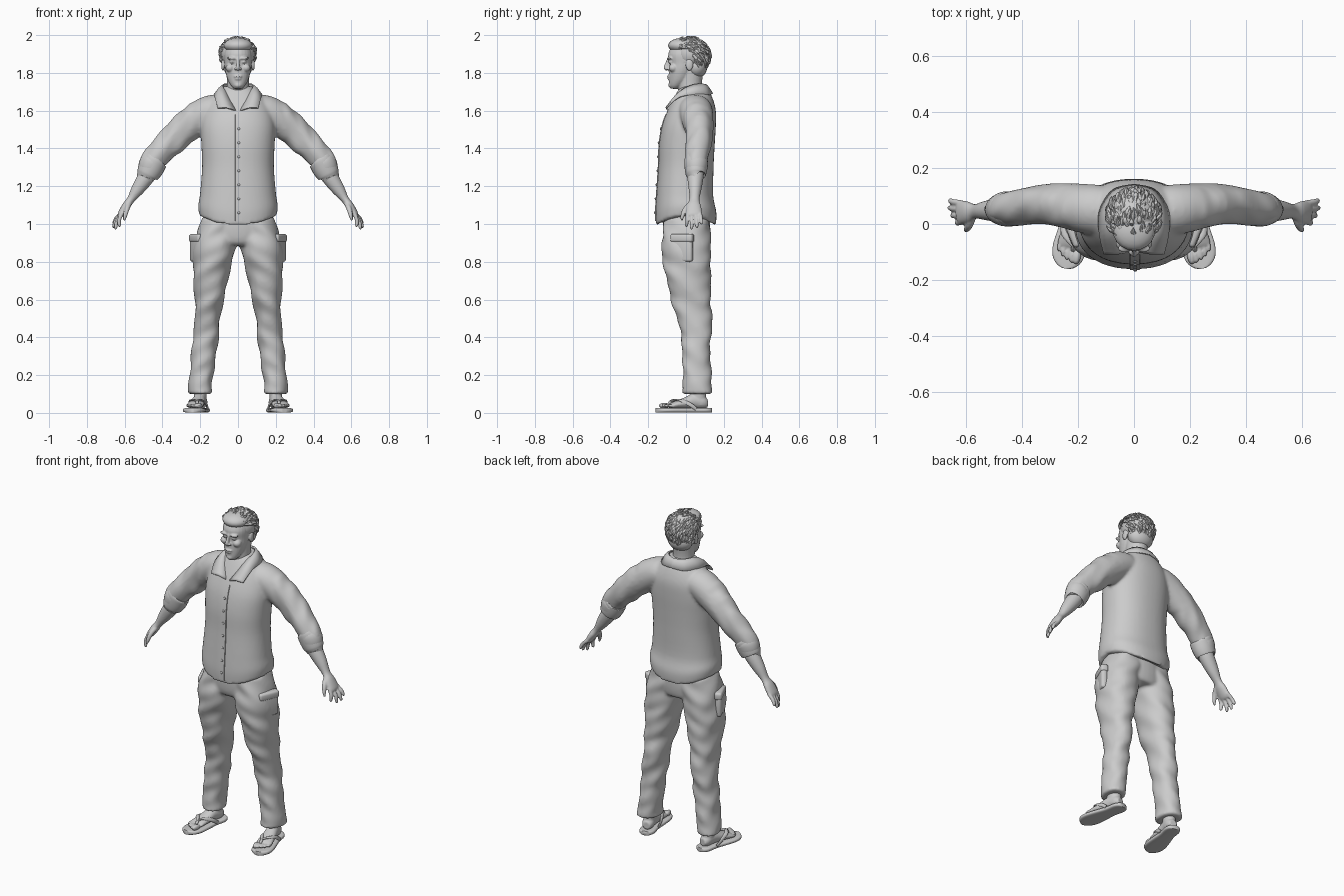
import bpy, bmesh, math, random
from mathutils import Vector, Matrix

random.seed(4)
cube = bpy.data.objects.get("Cube")
if cube:
    bpy.data.objects.remove(cube)

grey = bpy.data.materials.new("plain_grey")
grey.use_nodes = True
grey.diffuse_color = (0.6, 0.6, 0.6, 1)
grey.node_tree.nodes["Principled BSDF"].inputs["Base Color"].default_value = grey.diffuse_color
X, Y, Z = Vector((1, 0, 0)), Vector((0, 1, 0)), Vector((0, 0, 1))


def dense(rows, steps):
    """Smooth spline through rows of numbers."""
    out = []
    for i in range(len(rows) - 1):
        p, q, r, s = (rows[max(0, min(len(rows) - 1, i + k))] for k in (-1, 0, 1, 2))
        for j in range(steps):
            t = j / steps
            out.append([b + t * (c - a) / 2 + t * t * (a - 2.5 * b + 2 * c - d / 2)
                        + t ** 3 * (1.5 * (b - c) + (d - a) / 2)
                        for a, b, c, d in zip(p, q, r, s)])
    return out + [list(rows[-1])]


def loft(bm, rows, ref=X, axis=None, sides=24, power=2.0, steps=4):
    """Skin closed rings given as x, y, z, radius along ref, other radius."""
    rows = dense(rows, steps)
    mids = [Vector(r[:3]) for r in rows]
    loops = []
    for i, r in enumerate(rows):
        t = axis or (mids[min(i + 1, len(mids) - 1)] - mids[max(i - 1, 0)]).normalized()
        u = (ref - t * ref.dot(t)).normalized()
        v = t.cross(u)
        loop = []
        for k in range(sides):
            c, s = math.cos(k * math.tau / sides), math.sin(k * math.tau / sides)
            c = math.copysign(abs(c) ** (2 / power), c)
            s = math.copysign(abs(s) ** (2 / power), s)
            loop.append(bm.verts.new(mids[i] + u * c * r[3] + v * s * r[4]))
        loops.append(loop)
    for a, b in zip(loops, loops[1:]):
        for k in range(sides):
            n = (k + 1) % sides
            bm.faces.new((a[k], a[n], b[n], b[k]))
    bm.faces.new(loops[0][::-1])
    bm.faces.new(loops[-1])


def column(bm, rows, **options):
    """Loft of level rings given as z, x, y, x radius, y radius."""
    loft(bm, [(x, y, z, a, b) for z, x, y, a, b in rows], axis=Z, **options)


def blob(bm, place, size):
    m = Matrix.Translation(place) @ Matrix.Diagonal((*size, 1))
    bmesh.ops.create_uvsphere(bm, u_segments=20, v_segments=12, radius=1, matrix=m)


def mirror(bm):
    copy = bmesh.ops.duplicate(bm, geom=bm.verts[:] + bm.edges[:] + bm.faces[:])["geom"]
    for v in copy:
        if isinstance(v, bmesh.types.BMVert):
            v.co.x = -v.co.x
    bmesh.ops.reverse_faces(bm, faces=[f for f in copy if isinstance(f, bmesh.types.BMFace)])


def finish(name, bm, voxel=0, relax=0):
    """Make the object; a voxel size fuses its overlapping pieces."""
    me = bpy.data.meshes.new(name)
    bm.to_mesh(me)
    bm.free()
    me.materials.append(grey)
    me.shade_smooth()
    me.set_sharp_from_angle(angle=math.radians(45))
    ob = bpy.data.objects.new(name, me)
    bpy.context.collection.objects.link(ob)
    if voxel:
        fuse = ob.modifiers.new("fuse", "REMESH")
        fuse.mode, fuse.voxel_size, fuse.use_smooth_shade = "VOXEL", voxel, True
        soft = ob.modifiers.new("soften", "SMOOTH")
        soft.factor, soft.iterations = 0.5, relax
    return ob


# Shirt: sleeves and torso fused, with a hem raised at the sides
bm = bmesh.new()
loft(bm, [(.06, .05, 1.59, .08, .07), (.13, .05, 1.6, .09, .085), (.21, .06, 1.56, .085, .088),
          (.3, .07, 1.49, .073, .082), (.36, .068, 1.43, .068, .076), (.41, .06, 1.385, .065, .069),
          (.455, .053, 1.33, .058, .064), (.475, .052, 1.29, .054, .056)], ref=Y)
for v in bm.verts:
    if v.co.x > .24:
        v.co.z += .005 * math.sin(v.co.x * 75 + v.co.y * 30)
        v.co.y += .003 * math.sin(v.co.x * 60 + v.co.z * 40)
mirror(bm)
column(bm, [(.99, 0, 0, .205, .158), (1.06, 0, 0, .211, .161), (1.15, 0, -.006, .202, .15),
            (1.3, 0, 0, .19, .146), (1.42, 0, .005, .194, .147), (1.52, 0, .016, .197, .142),
            (1.6, 0, .03, .18, .128), (1.66, 0, .037, .145, .106), (1.71, 0, .04, .098, .08),
            (1.73, 0, .042, .07, .062)], sides=48, power=2.25)
for v in bm.verts:
    if v.co.z < 1.15:
        v.co.z += .05 * (v.co.x / .2) ** 2 * (1.15 - v.co.z) / .15
shirt = finish("shirt", bm, .009, 5)

# Rolled cuffs
bm = bmesh.new()
for end in (0, .012):
    loft(bm, [(.434 + end, .055, 1.345 - end, .06, .062), (.442 + end, .054, 1.333 - end, .063, .068),
              (.462, .053, 1.293, .06, .067), (.478 - end, .052, 1.262 + end, .054, .06),
              (.48 - end, .052, 1.258 + end, .048, .054)], ref=Y)
mirror(bm)
finish("sleeve_cuffs", bm)

# Button strip and buttons laid on the shirt front
bpy.context.view_layer.update()
graph = bpy.context.evaluated_depsgraph_get()


def on_front(x, z):
    return shirt.ray_cast(Vector((x, -1, z)), Y, depsgraph=graph)[1]


bm = bmesh.new()
rows = []
for i in range(25):
    z = 1.015 + i * .0235
    rows.append([bm.verts.new(on_front(x, z) - Y * lift)
                 for x, lift in ((-.016, -.002), (-.014, .004), (.02, .004), (.022, -.002))])
for a, b in zip(rows, rows[1:]):
    for k in range(3):
        bm.faces.new((a[k], a[k + 1], b[k + 1], b[k]))
finish("button_strip", bm)
bm = bmesh.new()
for i in range(7):
    blob(bm, on_front(.004, 1.06 + i * .074) - Y * .005, (.007, .004, .007))
finish("buttons", bm)

# Folded collar: inner edge hugs the neck, outer edge ends in points
bm = bmesh.new()
inner = dense([(0, .108, 1.735), (.052, .09, 1.74), (.078, .035, 1.735), (.066, -.03, 1.7),
               (.012, -.098, 1.6)], 5)
outer = dense([(0, .14, 1.69), (.075, .12, 1.685), (.122, .045, 1.685), (.122, -.04, 1.67),
               (.108, -.106, 1.615)], 5)
rows = []
for a, b in zip(inner, outer):
    a, b = Vector(a), Vector(b)
    rows.append([bm.verts.new(p) for p in (a, (a + b) / 2 + Z * .008 - Y * .004, b)])
for a, b in zip(rows, rows[1:]):
    for k in range(2):
        bm.faces.new((a[k], a[k + 1], b[k + 1], b[k]))
mirror(bm)
bmesh.ops.remove_doubles(bm, verts=bm.verts[:], dist=.0005)
bmesh.ops.recalc_face_normals(bm, faces=bm.faces[:])
thick = finish("collar", bm).modifiers.new("thickness", "SOLIDIFY")
thick.thickness, thick.offset = .008, 0

# Trousers: baggy legs with folds, fused to the hips
bm = bmesh.new()
column(bm, [(1.03, .09, .005, .1, .118), (.95, .11, .003, .106, .126), (.87, .124, 0, .11, .131),
            (.75, .14, .01, .097, .122), (.6, .152, .026, .077, .105), (.5, .161, .046, .066, .094),
            (.38, .173, .054, .068, .076), (.25, .188, .056, .064, .075), (.16, .198, .06, .062, .076),
            (.1, .201, .06, .064, .08)], sides=36, power=2.2, steps=8)
for v in bm.verts:
    fold = math.sin(v.co.z * 48 + v.co.x * 35) * math.sin(v.co.z * 17 + 1)
    v.co.y += .006 * fold
    v.co.x += .004 * math.sin(v.co.z * 40 + v.co.y * 30)
mirror(bm)
column(bm, [(1.1, 0, 0, .17, .12), (.98, 0, .003, .196, .126), (.91, 0, .005, .19, .118),
            (.885, 0, .01, .15, .1)], sides=36)
finish("trousers", bm, .009, 5)

# Cargo pockets with flaps
bm = bmesh.new()
for z, y, size in ((.87, -.02, (.036, .12, .14)), (.925, -.02, (.044, .128, .045))):
    m = Matrix.Translation((.218, y, z)) @ Matrix.Rotation(-.4, 4, "Z") @ Matrix.Diagonal((*size, 1))
    bmesh.ops.create_cube(bm, size=1, matrix=m)
bmesh.ops.bevel(bm, geom=bm.edges[:], offset=.013, segments=3, profile=.5, affect="EDGES")
mirror(bm)
finish("cargo_pockets", bm)

# Forearms and hands
bm = bmesh.new()
loft(bm, [(.43, .053, 1.33, .045, .045), (.485, .05, 1.25, .043, .044), (.53, .048, 1.185, .034, .035),
          (.567, .045, 1.13, .026, .021), (.592, .042, 1.095, .038, .022), (.618, .042, 1.055, .042, .018),
          (.628, .042, 1.04, .036, .012)], ref=Y)
for y, tip in ((.008, (.63, .002, .985)), (.031, (.652, .03, .972)), (.053, (.663, .058, .98)),
               (.074, (.662, .084, 1.0))):
    base, tip = Vector((.612, y, 1.06)), Vector(tip)
    bend = base.lerp(tip, .5) + X * .008
    loft(bm, [(*base, .011, .011), (*bend, .0105, .0105), (*base.lerp(tip, .9), .009, .009),
              (*tip, .004, .004)], ref=Y, sides=12)
loft(bm, [(.575, .03, 1.11, .014, .014), (.588, -.002, 1.08, .014, .014), (.597, -.018, 1.045, .011, .011),
          (.603, -.023, 1.018, .005, .005)], ref=Y, sides=12)
mirror(bm)
finish("forearms_and_hands", bm, .0045, 3)

# Head, face and neck
bm = bmesh.new()
for x in (-1, 1):
    blob(bm, (x * .032, -.087, 1.877), (.027, .014, .008))
    blob(bm, (x * .031, -.08, 1.858), (.014, .015, .009))
    blob(bm, (x * .042, -.067, 1.826), (.024, .025, .022))
    blob(bm, (x * .012, -.1, 1.822), (.009, .009, .007))
    blob(bm, (x * .08, .018, 1.842), (.009, .02, .032))
blob(bm, (0, .02, 1.885), (.08, .098, .095))
column(bm, [(1.716, 0, -.06, .02, .02), (1.732, 0, -.052, .037, .037), (1.765, 0, -.035, .055, .056),
            (1.81, 0, -.022, .068, .069), (1.85, 0, -.015, .072, .073), (1.9, 0, -.012, .074, .082),
            (1.95, 0, 0, .06, .07)])
loft(bm, [(0, -.088, 1.88, .009, .01), (0, -.098, 1.85, .008, .012), (0, -.106, 1.828, .011, .013),
          (0, -.098, 1.815, .008, .008)], sides=14)
blob(bm, (0, -.089, 1.781), (.023, .012, .006))
blob(bm, (0, -.087, 1.768), (.019, .012, .006))
blob(bm, (0, -.08, 1.735), (.02, .014, .014))
column(bm, [(1.55, 0, .01, .08, .09), (1.63, 0, .02, .075, .08), (1.69, 0, .025, .064, .066),
            (1.74, 0, .02, .059, .064), (1.82, 0, .025, .062, .07)])
finish("head_and_neck", bm, .0045, 3)

# Hair: a close cap covered with swept-back tufts
bm = bmesh.new()
blob(bm, (0, .028, 1.9), (.09, .092, .088))
blob(bm, (0, -.02, 1.945), (.076, .075, .04))
blob(bm, (0, .055, 1.835), (.078, .058, .065))
for i in range(420):
    d = Vector([random.gauss(0, 1) for k in range(3)]).normalized()
    if d.z < -.75 or (d.y < .1 and d.z < .3 + .35 * max(0, -d.y)):
        continue
    base = Vector((d.x * .085, .018 + d.y * .095, 1.892 + d.z * .082))
    sweep = Vector((d.x * .2 + random.uniform(-.3, .3), .8, 0)) - Z * (.9 - d.z)
    flow = (sweep - d * sweep.dot(d)).normalized()
    size = random.uniform(.03, .05)
    tip = base + flow * size + d * random.uniform(.004, .016)
    mid = base.lerp(tip, .5) + d * .009
    loft(bm, [(*base, .008, .008), (*mid, .009, .006), (*tip, .001, .001)],
         ref=flow.cross(d), sides=6, steps=2)
finish("hair", bm)

# Feet and sandals, modelled straight and then turned outwards
turn = Matrix.Translation((.205, .04, 0)) @ Matrix.Rotation(.2, 4, "Z")


def place_pair(name, bm, voxel=0, relax=0):
    bm.transform(turn)
    mirror(bm)
    finish(name, bm, voxel, relax)


bm = bmesh.new()
loft(bm, [(0, y, .014, w, .013) for y, w in ((.098, .012), (.09, .032), (.06, .045), (0, .044),
     (-.07, .054), (-.13, .06), (-.17, .052), (-.193, .033), (-.203, .012))], axis=-Y, power=3.5)
place_pair("sandal_soles", bm)

bm = bmesh.new()
loft(bm, [(0, .075, .05, .022, .022), (0, .05, .057, .034, .036), (0, 0, .062, .035, .04),
          (0, -.06, .05, .041, .027), (0, -.115, .04, .046, .016), (0, -.13, .036, .04, .01)], axis=-Y)
column(bm, [(.04, 0, .035, .033, .035), (.1, 0, .025, .034, .042), (.16, 0, .02, .036, .042)])
for i, size in enumerate((.016, .012, .011, .01, .009)):
    blob(bm, (-.033 + i * .0175, -.152 + i * i * .002, .038), (size * .85, .03, size))
place_pair("feet", bm, .0045, 3)

bm = bmesh.new()
for x in (-1, 1):
    loft(bm, [(-.015, -.14, .035, .006, .006), (-.012, -.118, .062, .008, .006),
              (x * .03, -.08, .067, .011, .005), (x * .045, -.03, .045, .011, .005),
              (x * .043, .005, .02, .01, .005)], ref=Y, sides=10)
place_pair("sandal_straps", bm)
